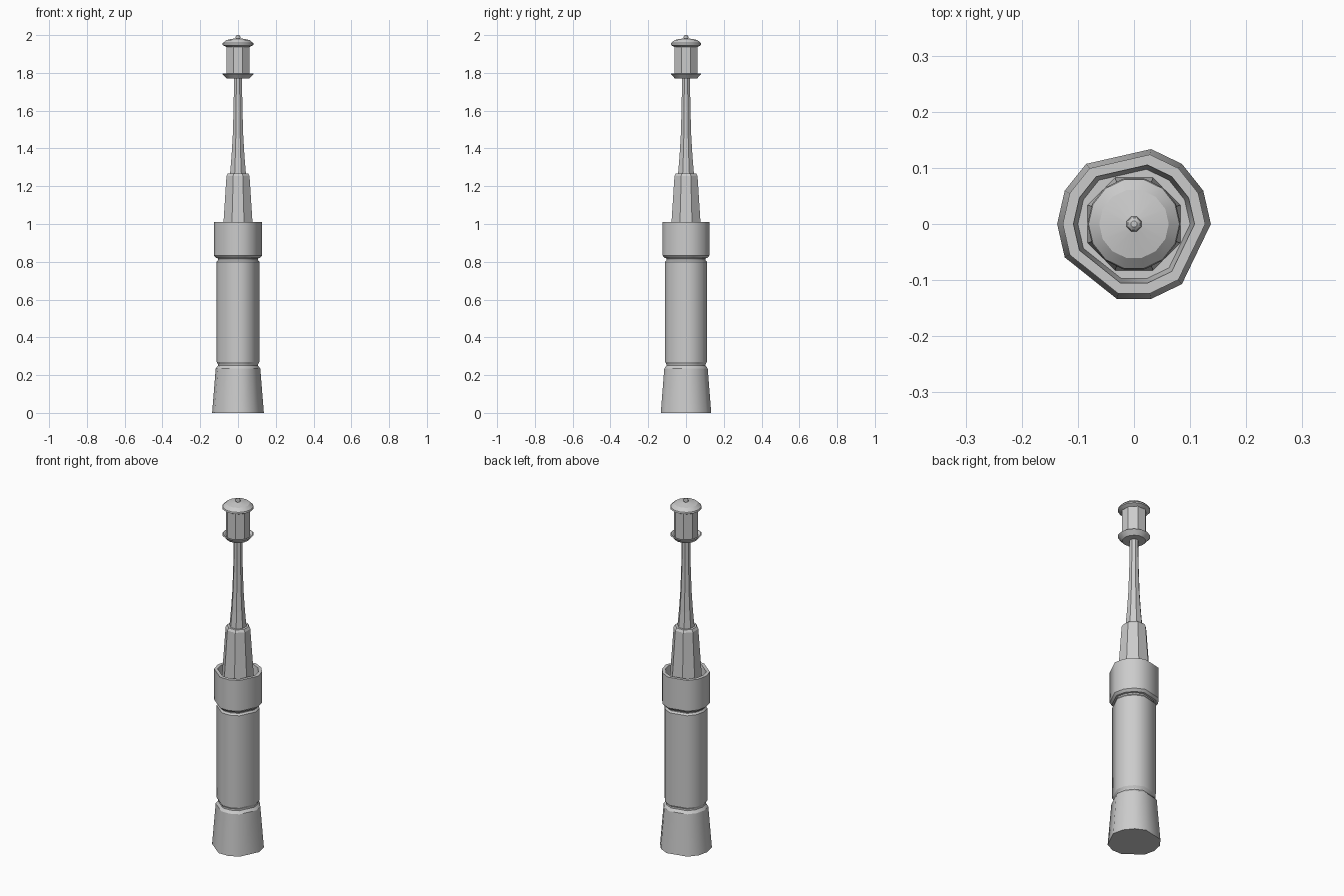
import bpy, bmesh
from math import cos, sin, pi

if "Cube" in bpy.data.objects:
    bpy.data.objects.remove(bpy.data.objects["Cube"])

# fourteen-sided ring with three corners dropped, used by the column
COLUMN = [2 * pi * i / 14 for i in range(14) if i not in (4, 9, 13)]
ROUND = [2 * pi * i / 14 for i in range(14)]
OCTAGON = [2 * pi * (i + 0.5) / 8 for i in range(8)]


def turned(name, profile, angles, smooth=True):
    """Sweep an (r, z) profile round the z axis and cap both ends."""
    bm = bmesh.new()
    rings = [[bm.verts.new((r * cos(a), r * sin(a), z)) for a in angles]
             for r, z in profile]
    n = len(angles)
    for lo, hi in zip(rings, rings[1:]):
        for i in range(n):
            j = (i + 1) % n
            f = bm.faces.new((lo[i], lo[j], hi[j], hi[i]))
            f.smooth = smooth
    bm.faces.new(rings[0][::-1])
    bm.faces.new(rings[-1])
    # keep horizontal ring edges crisp
    for e in bm.edges:
        if abs(e.verts[0].co.z - e.verts[1].co.z) < 1e-6:
            e.smooth = False
    bmesh.ops.recalc_face_normals(bm, faces=bm.faces)
    mesh = bpy.data.meshes.new(name)
    bm.to_mesh(mesh)
    bm.free()
    ob = bpy.data.objects.new(name, mesh)
    bpy.context.collection.objects.link(ob)
    return ob


# flared foot, grooves, shaft and hollow collar
turned("column", [
    (0.137, 0.0), (0.118, 0.235), (0.106, 0.25), (0.106, 0.257),
    (0.113, 0.27), (0.113, 0.80), (0.105, 0.81), (0.105, 0.818),
    (0.115, 0.82), (0.127, 0.833), (0.127, 1.01),
    (0.108, 1.01), (0.100, 0.92)], COLUMN)

# tapered lower post standing in the collar
turned("lower_post", [
    (0.090, 0.91), (0.066, 1.255), (0.058, 1.268)], OCTAGON, False)

# slender upper spire
turned("spire", [
    (0.046, 1.26), (0.037, 1.36), (0.030, 1.47),
    (0.025, 1.62), (0.023, 1.785)], OCTAGON, False)

# lantern tray
turned("lantern_tray", [
    (0.060, 1.77), (0.083, 1.795), (0.078, 1.798), (0.060, 1.785)], ROUND)

# lantern body
turned("lantern_body", [(0.065, 1.783), (0.065, 1.95)], OCTAGON, False)

# domed lantern cap
turned("lantern_cap", [
    (0.064, 1.938), (0.083, 1.948), (0.081, 1.957), (0.062, 1.974),
    (0.013, 1.983)], ROUND)

# finial
turned("finial", [
    (0.012, 1.98), (0.014, 1.988), (0.012, 1.995), (0.006, 2.0)],
    OCTAGON)
